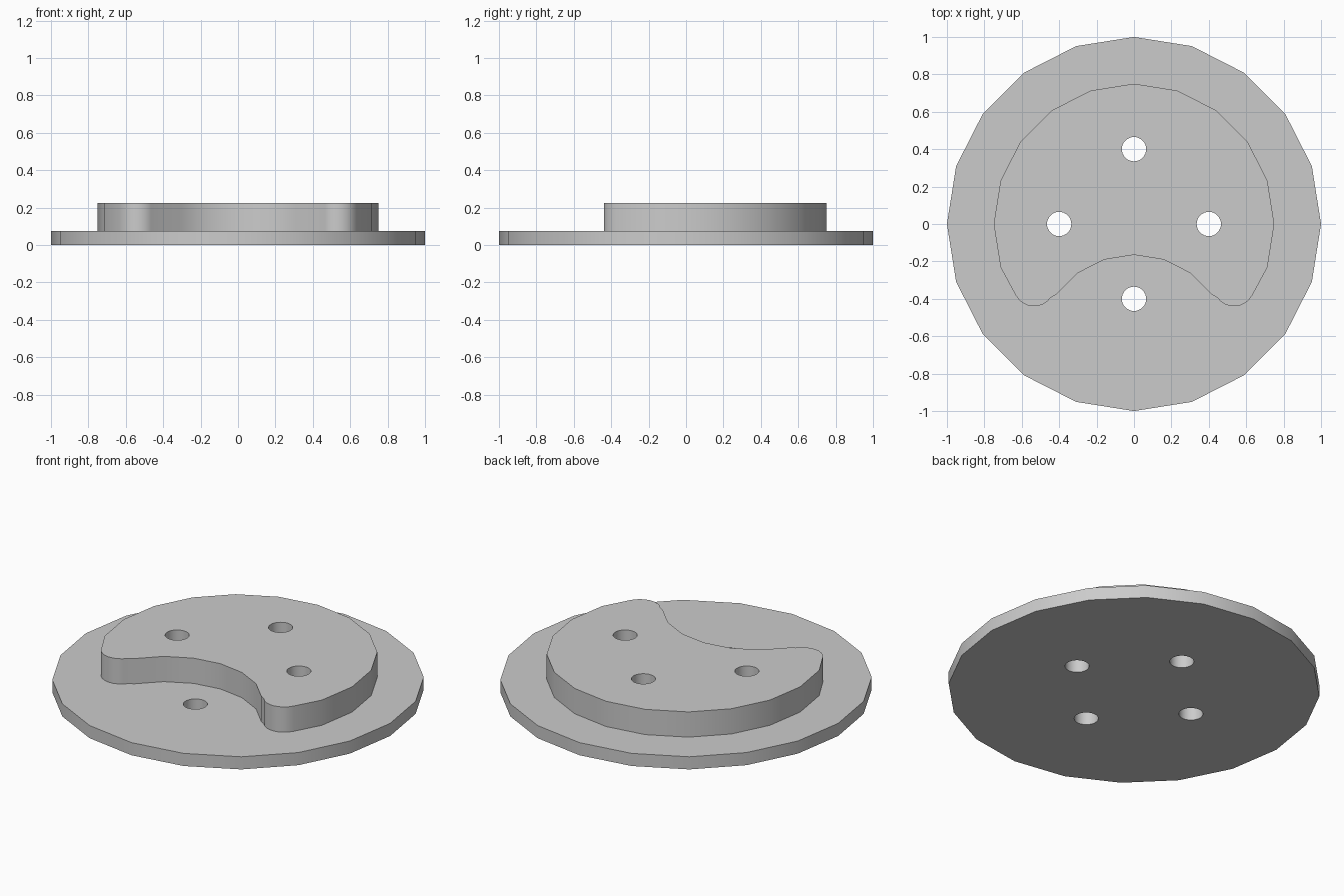
import bpy
import bmesh
from math import sin, cos, radians

cube = bpy.data.objects.get("Cube")
if cube:
    bpy.data.objects.remove(cube, do_unlink=True)

BASE_TOP = 0.075
PAD_TOP = 0.225

grey = bpy.data.materials.new("light_grey")
grey.use_nodes = True
colour = (0.6, 0.6, 0.6, 1)
grey.diffuse_color = colour
grey.node_tree.nodes["Principled BSDF"].inputs["Base Color"].default_value = colour


def arc(cx, cy, r, start, end, steps):
    angles = [radians(start + (end - start) * i / steps) for i in range(steps + 1)]
    return [(cx + r * cos(a), cy + r * sin(a)) for a in angles]


def prism(name, outline, low, high):
    bm = bmesh.new()
    face = bm.faces.new([bm.verts.new((x, y, low)) for x, y in outline])
    top = bmesh.ops.extrude_face_region(bm, geom=[face])["geom"]
    bmesh.ops.translate(bm, vec=(0, 0, high - low),
                        verts=[v for v in top if isinstance(v, bmesh.types.BMVert)])
    bmesh.ops.recalc_face_normals(bm, faces=bm.faces)
    mesh = bpy.data.meshes.new(name)
    bm.to_mesh(mesh)
    bm.free()
    mesh.materials.append(grey)
    obj = bpy.data.objects.new(name, mesh)
    bpy.context.collection.objects.link(obj)
    return obj


# Round base plate
base = prism("base_plate", arc(0, 0, 1, 0, 342, 19), 0, BASE_TOP)

# Raised pad: right half outline from front notch round the tip to the back
half = arc(0, -0.68, 0.515, 90, 36, 3)
half += arc(0.535, -0.33, 0.11, -144, -27, 8)
half += arc(0, 0, 0.75, -18, 90, 6)
mirrored = [(-x, y) for x, y in reversed(half[1:-1])]
pad = prism("raised_pad", half + mirrored, BASE_TOP, PAD_TOP)

# Bolt holes through both layers
for i in range(4):
    a = radians(90 * i)
    ring = arc(0.4 * cos(a), 0.4 * sin(a), 0.065, 0, 348.75, 31)
    cutter = prism("hole_cutter", ring, -0.1, 0.4)
    cutter.hide_render = True
    for body in (base, pad):
        bpy.context.view_layer.objects.active = body
        mod = body.modifiers.new("bolt_hole", 'BOOLEAN')
        mod.operation = 'DIFFERENCE'
        mod.solver = 'EXACT'
        mod.object = cutter
        bpy.ops.object.modifier_apply(modifier=mod.name)
    bpy.data.objects.remove(cutter, do_unlink=True)

# Smooth walls with sharp rims
bpy.ops.object.select_all(action='DESELECT')
for body in (base, pad):
    body.select_set(True)
bpy.context.view_layer.objects.active = base
bpy.ops.object.shade_smooth_by_angle(angle=radians(30))
